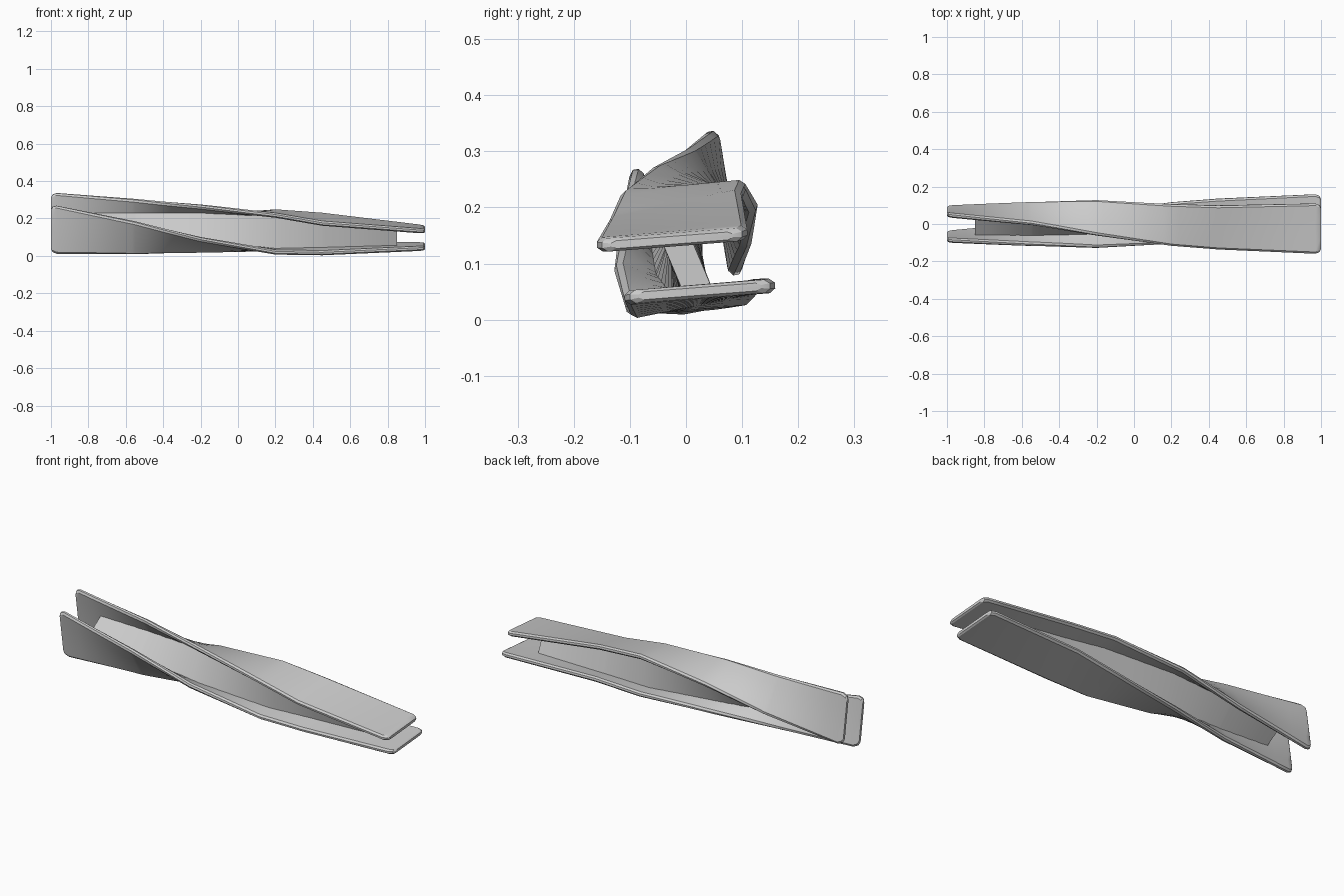
import bpy, bmesh
from mathutils import Vector

if "Cube" in bpy.data.objects:
    bpy.data.objects.remove(bpy.data.objects["Cube"])

# Twisted I-beam: (x, edge A (y,z), edge B (y,z), axis height) along the length
STATIONS = [
    (-1.00, (0.047, 0.338), (0.088, 0.076), 0.175),
    (-0.55, (0.000, 0.302), (0.112, 0.132), 0.157),
    (-0.20, (-0.060, 0.266), (0.126, 0.200), 0.146),
    (0.20, (-0.116, 0.216), (0.106, 0.237), 0.128),
    (0.45, (-0.135, 0.172), (0.099, 0.220), 0.117),
    (1.00, (-0.160, 0.131), (0.110, 0.152), 0.096),
]
THICK = 0.026
WEB_HALF = 0.026


def section(x):
    """Edges A, B of the upper flange and the axis point at x."""
    for s, t in zip(STATIONS, STATIONS[1:]):
        if x <= t[0] + 1e-6:
            f = (x - s[0]) / (t[0] - s[0])
            a = Vector(s[1]).lerp(Vector(t[1]), f)
            b = Vector(s[2]).lerp(Vector(t[2]), f)
            return a, b, Vector((0, s[3] + (t[3] - s[3]) * f))


def loft(name, rings):
    bm = bmesh.new()
    rows = [[bm.verts.new(p) for p in ring] for ring in rings]
    n = len(rows[0])
    for r, s in zip(rows, rows[1:]):
        for i in range(n):
            j = (i + 1) % n
            bm.faces.new((r[i], r[j], s[j], s[i]))
    bm.faces.new(rows[0])
    bm.faces.new(rows[-1])
    bmesh.ops.recalc_face_normals(bm, faces=bm.faces)
    me = bpy.data.meshes.new(name)
    bm.to_mesh(me)
    bm.free()
    ob = bpy.data.objects.new(name, me)
    bpy.context.collection.objects.link(ob)
    bpy.context.view_layer.objects.active = ob
    ob.select_set(True)
    bpy.ops.object.shade_smooth_by_angle(angle=0.5)
    ob.select_set(False)


def stations(end, steps):
    xs = {-end + 2 * end * i / steps for i in range(steps + 1)}
    xs |= {s[0] for s in STATIONS if abs(s[0]) < end}
    return sorted(xs)


def flange_ring(x, sign, inset=0.0, thin=0.0):
    a, b, c = section(x)
    d = (b - a).normalized()
    a, b = a + d * inset, b - d * inset
    n = Vector((-d.y, d.x))
    h = THICK / 2 - thin
    e, k = 0.010, h * 0.4          # chamfered long edges
    top = [a.lerp(b, t) for t in (0, 0.25, 0.5, 0.75, 1)]
    top[0] += d * e
    top[-1] -= d * e
    pts = [a - n * k, a + n * k] + [p + n * h for p in top]
    pts += [b + n * k, b - n * k] + [p - n * h for p in reversed(top)]
    return [(x, *(c + (p - c) * sign)) for p in pts]


# Two flanges, the second turned half a turn about the axis
for name, sign in (("upper_flange", 1), ("lower_flange", -1)):
    rings = [flange_ring(-1, sign, 0.026, 0.006), flange_ring(-0.992, sign, 0.010, 0.001)]
    rings += [flange_ring(x, sign) for x in stations(0.97, 24)]
    rings += [flange_ring(0.992, sign, 0.010, 0.001), flange_ring(1, sign, 0.026, 0.006)]
    loft(name, rings)


# Web joining the flange centres, stopping short of both ends
def web_ring(x):
    a, b, c = section(x)
    d = (b - a).normalized() * WEB_HALF
    m = (a + b) / 2
    o = 2 * c - m
    return [(x, *p) for p in (m - d, m + d, o + d, o - d)]


loft("web", [web_ring(x) for x in stations(0.85, 22)])
